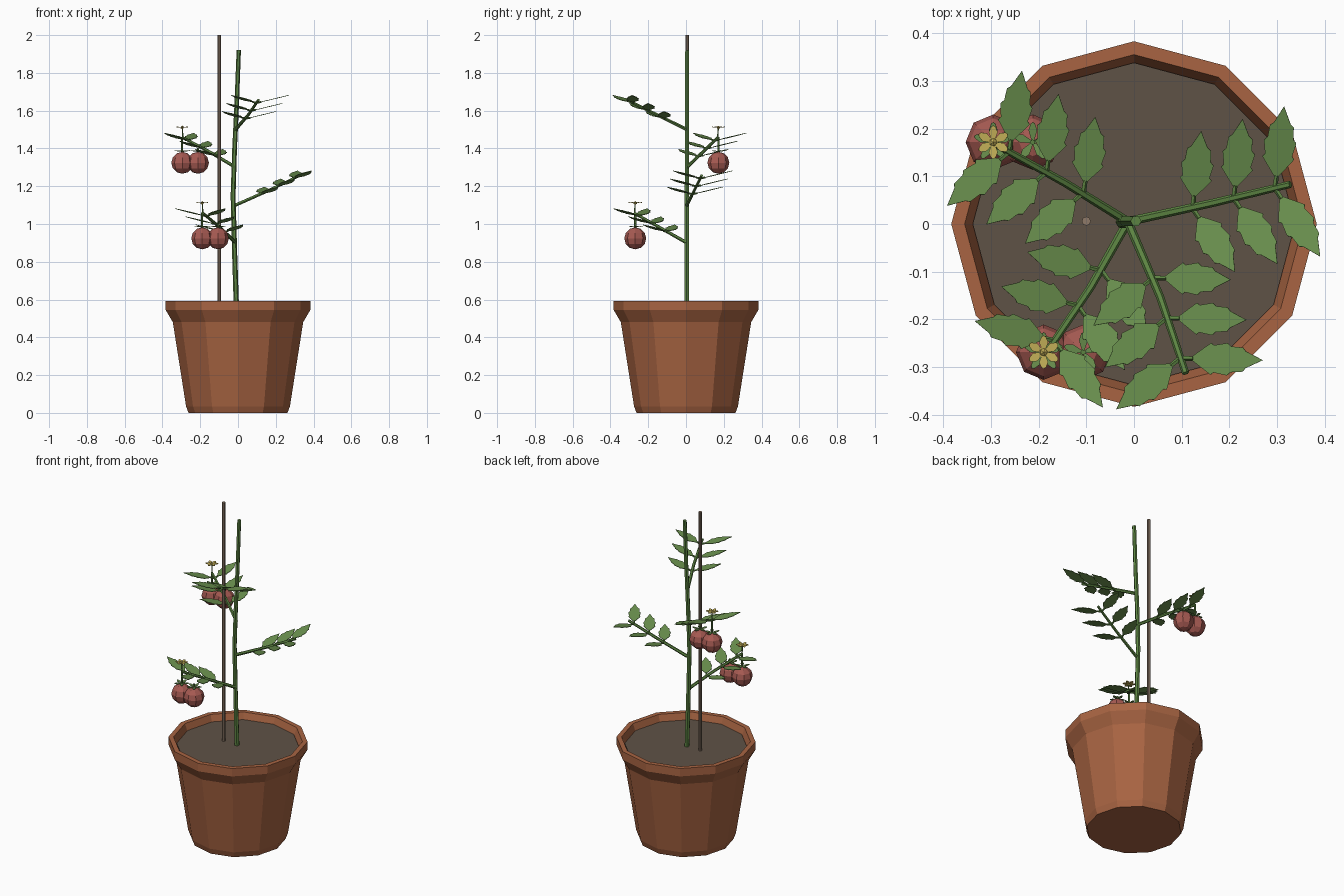
import bpy, bmesh, math
from mathutils import Vector, Matrix

if "Cube" in bpy.data.objects:
    bpy.data.objects.remove(bpy.data.objects["Cube"])


def material(name, r, g, b):
    lin = [((c / 255 + 0.055) / 1.055) ** 2.4 for c in (r, g, b)]
    m = bpy.data.materials.new(name)
    m.diffuse_color = (*lin, 1)
    m.use_nodes = True
    m.node_tree.nodes["Principled BSDF"].inputs["Base Color"].default_value = m.diffuse_color
    return m


TERRACOTTA = material("terracotta", 168, 100, 66)
SOIL = material("soil", 95, 82, 70)
WOOD = material("stake_wood", 142, 122, 104)
STEM = material("stem_green", 92, 132, 66)
LEAF = material("leaf_green", 106, 144, 78)
FRUIT = material("fruit_red", 166, 90, 82)
PETAL = material("petal_yellow", 196, 176, 88)


def finish(name, bm, mat, recalc=True):
    if recalc:
        bmesh.ops.recalc_face_normals(bm, faces=bm.faces)
    me = bpy.data.meshes.new(name)
    bm.to_mesh(me)
    bm.free()
    me.materials.append(mat)
    ob = bpy.data.objects.new(name, me)
    bpy.context.collection.objects.link(ob)
    return ob


def add_tube(bm, path, radii, sides=6):
    """Faceted tube with capped ends along a list of points."""
    pts = [Vector(p) for p in path]
    axis = (pts[-1] - pts[0]).normalized()
    u = axis.cross(Vector((0, 1, 0)) if abs(axis.z) > 0.9 else Vector((0, 0, 1))).normalized()
    v = axis.cross(u)
    rings = []
    for p, r in zip(pts, radii):
        rings.append([bm.verts.new(p + r * (math.cos(a) * u + math.sin(a) * v))
                      for a in (2 * math.pi * k / sides for k in range(sides))])
    for lo, hi in zip(rings, rings[1:]):
        for k in range(sides):
            j = (k + 1) % sides
            bm.faces.new((lo[k], lo[j], hi[j], hi[k]))
    bm.faces.new(rings[0][::-1])
    bm.faces.new(rings[-1])


def lathe(name, profile, mat, sides=12):
    bm = bmesh.new()
    rings = [[bm.verts.new((r * math.cos(2 * math.pi * k / sides),
                            r * math.sin(2 * math.pi * k / sides), z))
              for k in range(sides)] for r, z in profile]
    for lo, hi in zip(rings, rings[1:]):
        for k in range(sides):
            j = (k + 1) % sides
            bm.faces.new((lo[k], lo[j], hi[j], hi[k]))
    bm.faces.new(rings[0][::-1])
    bm.faces.new(rings[-1])
    return finish(name, bm, mat)


# Pot with flared rim, and the soil inside
lathe("pot", [(0.262, 0), (0.275, 0.035), (0.345, 0.48), (0.383, 0.545), (0.383, 0.593),
              (0.355, 0.593), (0.333, 0.53)], TERRACOTTA)
lathe("soil", [(0.334, 0.535), (0.338, 0.555)], SOIL)

# Support stake
bm = bmesh.new()
add_tube(bm, [(-0.1, 0.006, 0.54), (-0.1, 0.006, 2.0)], [0.0095] * 2, 8)
finish("stake", bm, WOOD)

# Main stem, bowed slightly to the left
bm = bmesh.new()
add_tube(bm, [(-0.008, 0.003, 0.54), (-0.018, 0.003, 0.85), (-0.026, 0.004, 1.15),
              (-0.018, 0.006, 1.4), (-0.006, 0.006, 1.65), (0.004, 0.006, 1.92)],
         [0.014, 0.0135, 0.013, 0.0125, 0.012, 0.0115])
finish("main_stem", bm, STEM)

# Half outline of a toothed leaflet: (position along length, half width)
HALF = [(0, 0.1), (0.17, 0.66), (0.27, 0.98), (0.31, 0.84), (0.5, 1.0),
        (0.55, 0.8), (0.72, 0.74), (0.76, 0.52)]


def add_leaflet(bm, base, heading, length, half_width, rise=0.24):
    d = Vector((math.cos(heading), math.sin(heading), rise)).normalized()
    w = Vector((-math.sin(heading), math.cos(heading), 0))
    outline = [(t, -s) for t, s in HALF] + [(1, 0)] + [(t, s) for t, s in reversed(HALF)]
    bm.faces.new([bm.verts.new(base + d * t * length + w * s * half_width)
                  for t, s in outline])


def add_star(bm, center, count, length, width, lift):
    """Ring of flat pointed blades: sepals or petals."""
    for k in range(count):
        a = 2 * math.pi * k / count + math.pi / 2
        d = Vector((math.cos(a), math.sin(a), 0))
        w = Vector((-math.sin(a), math.cos(a), 0))
        shape = [(0.05, 0.25), (0.6, 1), (0.92, 0.5), (1, 0),
                 (0.92, -0.5), (0.6, -1), (0.05, -0.25)]
        bm.faces.new([bm.verts.new(center + d * t * length + w * -s * width
                                   + Vector((0, 0, lift * t))) for t, s in shape])


def thicken(ob, t):
    m = ob.modifiers.new("thickness", 'SOLIDIFY')
    m.thickness = t
    m.offset = 0


for i in range(4):
    n = i + 1
    angle = math.radians(236 + 137.5 * i)        # spiral arrangement
    root = Vector((0.002, 0.005, 0.9 + 0.2 * i))
    along = Vector((0.335 * math.cos(angle), 0.335 * math.sin(angle), 0.157))
    tip = root + along

    # Side branch with short leaf stalks
    stalks, leaves = bmesh.new(), bmesh.new()
    start = root - Vector((0.015, 0, 0))
    add_tube(stalks, [start, root + along * 0.5, tip], [0.0095, 0.0085, 0.0075])
    for t, size in ((0.37, 0.142), (0.635, 0.147), (0.9, 0.153)):
        p = root + along * t
        for side in (-1, 1):
            h = angle + side * math.radians(70)
            q = p + Vector((math.cos(h), math.sin(h), 0.2)) * 0.026
            add_tube(stalks, [p, q], [0.006, 0.005], 5)
            add_leaflet(leaves, q - (q - p) * 0.1, h, size, 0.034)
    finish(f"branch_{n}", stalks, STEM)
    thicken(finish(f"leaflets_{n}", leaves, LEAF, False), 0.003)

    # Fruit pair and flower hang on every other branch
    if i % 2 == 0:
        stem, calyx, flower, fruit = (bmesh.new() for _ in range(4))
        for k in range(2):
            c = Vector((tip.x + 0.083 * k - 0.004, tip.y + 0.004, root.z + 0.024))
            bmesh.ops.create_uvsphere(fruit, u_segments=8, v_segments=6, radius=0.058,
                                      matrix=Matrix.Translation(c))
            top = c + Vector((0, 0, 0.059))
            add_star(calyx, top, 5, 0.042, 0.009, 0.006)
            end = Vector((c.x, c.y, tip.z + 0.004)) if k == 0 else top + Vector((0, 0, 0.02))
            add_tube(stem, [top, end], [0.006, 0.006], 5)
        f = Vector((tip.x - 0.004, tip.y + 0.004, root.z + 0.211))
        add_tube(stem, [tip, f], [0.004, 0.003], 5)
        add_star(flower, f, 6, 0.035, 0.0095, 0.003)
        bmesh.ops.create_icosphere(flower, subdivisions=1, radius=0.008,
                                   matrix=Matrix.Translation(f))
        finish(f"fruits_{n}", fruit, FRUIT)
        finish(f"fruit_stalks_{n}", stem, STEM)
        thicken(finish(f"calyxes_{n}", calyx, LEAF, False), 0.003)
        thicken(finish(f"flower_{n}", flower, PETAL, False), 0.003)
